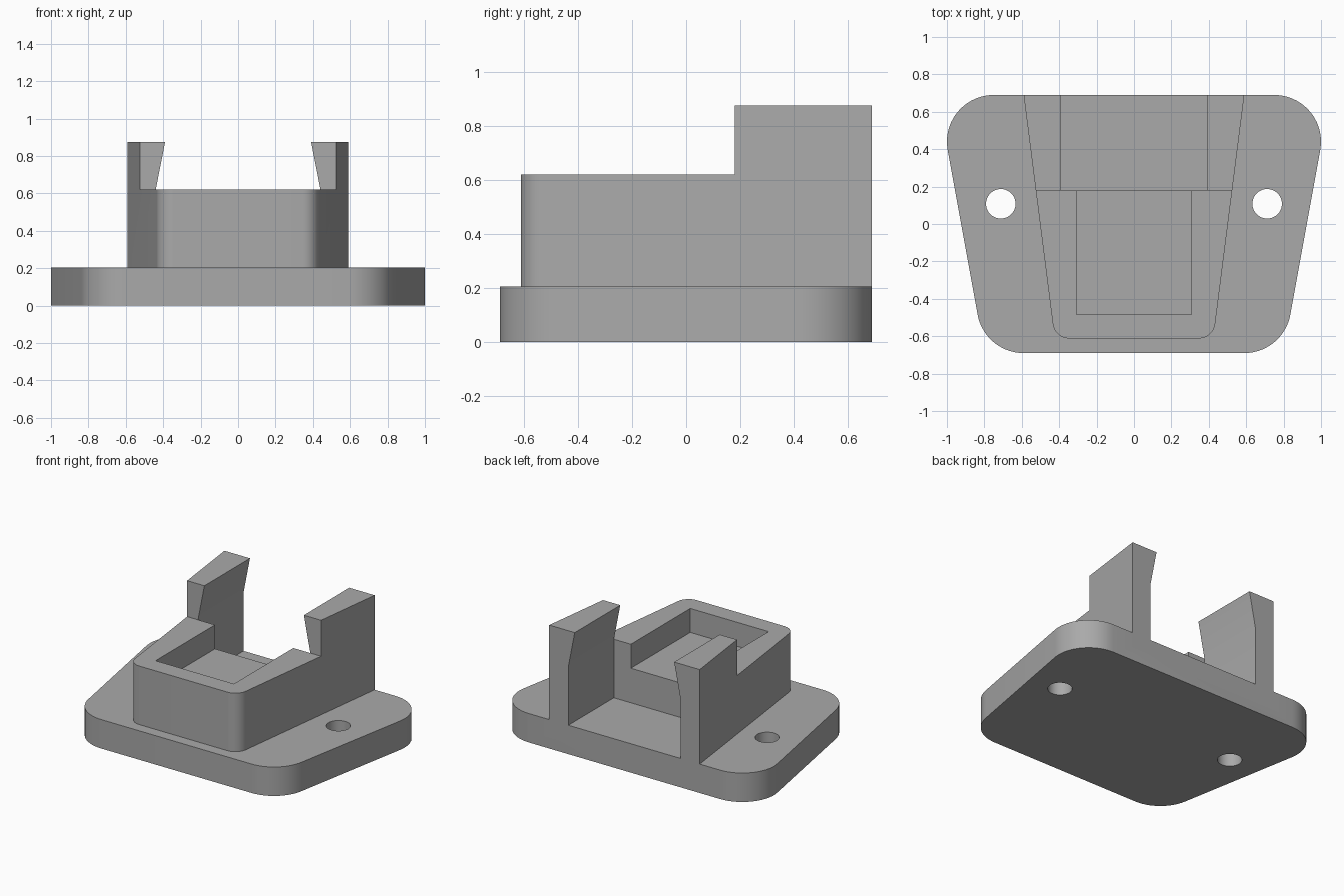
import bpy, bmesh
from math import atan2, cos, sin, pi, radians
from mathutils import Vector

cube = bpy.data.objects.get("Cube")
if cube:
    bpy.data.objects.remove(cube)

# Single grey material
GREY = (0.4, 0.4, 0.4, 1)
grey = bpy.data.materials.new("plain grey")
grey.use_nodes = True
grey.diffuse_color = GREY
grey.node_tree.nodes["Principled BSDF"].inputs["Base Color"].default_value = GREY


def prism(name, profile, start, end, axis="Z"):
    """Extrude an outline along Z (points are x, y) or Y (points are x, z)."""
    place = (lambda a, b, c: (a, b, c)) if axis == "Z" else (lambda a, b, c: (a, c, b))
    bm = bmesh.new()
    face = bm.faces.new([bm.verts.new(place(a, b, start)) for a, b in profile])
    moved = bmesh.ops.extrude_face_region(bm, geom=[face])["geom"]
    bmesh.ops.translate(bm, vec=Vector(place(0, 0, end - start)),
                        verts=[v for v in moved if isinstance(v, bmesh.types.BMVert)])
    bmesh.ops.recalc_face_normals(bm, faces=bm.faces[:])
    mesh = bpy.data.meshes.new(name)
    bm.to_mesh(mesh)
    bm.free()
    mesh.materials.append(grey)
    obj = bpy.data.objects.new(name, mesh)
    bpy.context.collection.objects.link(obj)
    return obj


def arc(cx, cy, r, a0, a1, steps=14):
    return [(cx + r * cos(a0 + (a1 - a0) * i / steps),
             cy + r * sin(a0 + (a1 - a0) * i / steps)) for i in range(steps + 1)]


def mirrored(right_half):
    return right_half + [(-x, y) for x, y in reversed(right_half)]


def rect(x, y0, y1):
    return mirrored([(x, y0), (x, y1)])


def combine(target, tool, operation):
    mod = target.modifiers.new(operation.lower(), "BOOLEAN")
    mod.operation, mod.object, mod.solver = operation, tool, "EXACT"
    bpy.context.view_layer.objects.active = target
    bpy.ops.object.modifier_apply(modifier=mod.name)
    bpy.data.objects.remove(tool)


PLATE_TOP, RIM, ARM_TOP = 0.205, 0.62, 0.875
BACK, STEP = 0.69, 0.18

# Tapered mounting plate with rounded corners and two screw holes
tilt = -atan2(0.16, 0.88)
plate = prism("mounting_bracket",
              mirrored(arc(0.59, -0.44, 0.25, -pi / 2, tilt) +
                       arc(0.75, 0.44, 0.25, tilt, pi / 2)), 0, PLATE_TOP)
for side in (-1, 1):
    combine(plate, prism("screw_hole", arc(side * 0.712, 0.108, 0.079, 0, 2 * pi, 40)[:-1],
                         -0.1, 0.4), "DIFFERENCE")

# Tapered holder, its foot sunk into the plate
holder = prism("holder", mirrored(arc(0.345, -0.522, 0.09, -pi / 2, -0.127) + [(0.59, BACK)]),
               0.1, ARM_TOP)
# Lower front part, leaving two tall arms behind
combine(holder, prism("front_cut", rect(1, -1, STEP), RIM, 1), "DIFFERENCE")
# Rear channel with overhanging arm tops
combine(holder, prism("channel_cut", mirrored([(0.44, 0), (0.44, RIM), (0.385, 0.9)]),
                      STEP, 1, "Y"), "DIFFERENCE")
# Shallow pocket open to the rear
combine(holder, prism("pocket_cut", rect(0.307, -0.485, 0.3), 0.45, 1), "DIFFERENCE")
combine(plate, holder, "UNION")

# Smooth rounded corners, sharp edges elsewhere
bpy.ops.object.select_all(action="DESELECT")
plate.select_set(True)
bpy.context.view_layer.objects.active = plate
bpy.ops.object.shade_smooth_by_angle(angle=radians(25))
